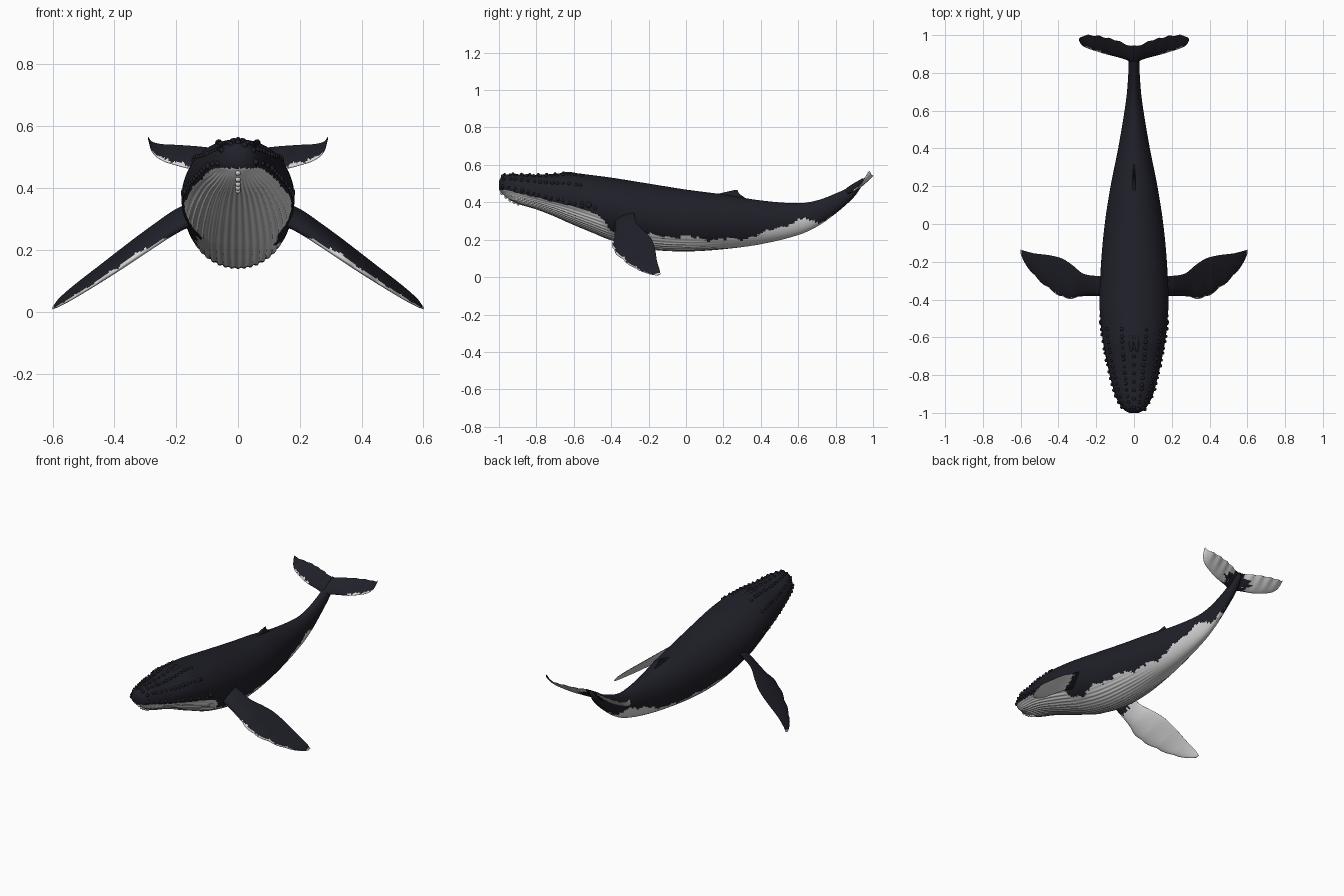
import bpy, bmesh, math, random
from mathutils import Vector

random.seed(4)
if "Cube" in bpy.data.objects:
    bpy.data.objects.remove(bpy.data.objects["Cube"])


def material(name, rgb):
    m = bpy.data.materials.new(name)
    m.use_nodes = True
    m.diffuse_color = (*rgb, 1)
    m.node_tree.nodes["Principled BSDF"].inputs["Base Color"].default_value = (*rgb, 1)
    return m


MATS = [material("dark_skin", (0.014, 0.014, 0.022)), material("pale_skin", (0.68, 0.68, 0.68))]


def sample(table, t):
    """Smooth interpolation of table rows, keyed by the first column."""
    n = len(table)
    i = 0
    while i < n - 2 and t > table[i + 1][0]:
        i += 1

    def slope(k, c):
        a, b = table[max(k - 1, 0)], table[min(k + 1, n - 1)]
        return (b[c] - a[c]) / (b[0] - a[0])
    p, q = table[i], table[i + 1]
    d = q[0] - p[0]
    s = min(max((t - p[0]) / d, 0), 1)
    return [p[c] * (1 + 2 * s) * (1 - s) ** 2 + q[c] * s * s * (3 - 2 * s)
            + d * s * (1 - s) * (slope(i, c) * (1 - s) - slope(i + 1, c) * s)
            for c in range(1, len(p))]


def ragged(a, b):
    """Uneven edge for the skin markings, about -1 to 1."""
    return (math.sin(a * 31 + b * 9) + math.sin(a * 73 + 2) * 0.7
            + math.sin(a * 157 + b * 40) * 0.5 + random.uniform(-0.5, 0.5)) / 2.4


def finish(name, bm):
    bmesh.ops.recalc_face_normals(bm, faces=bm.faces)
    mesh = bpy.data.meshes.new(name)
    bm.to_mesh(mesh)
    bm.free()
    for m in MATS:
        mesh.materials.append(m)
    obj = bpy.data.objects.new(name, mesh)
    bpy.context.collection.objects.link(obj)
    for p in mesh.polygons:
        p.use_smooth = True
    return obj


def loft(name, rings, colour):
    """Skin closed rings; colour(ring, segment, centre) gives the material slot."""
    bm = bmesh.new()
    loops = [[bm.verts.new(p) for p in ring] for ring in rings]
    n = len(rings[0])
    for i in range(len(loops) - 1):
        for j in range(n):
            k = (j + 1) % n
            f = bm.faces.new((loops[i][j], loops[i][k], loops[i + 1][k], loops[i + 1][j]))
            f.material_index = int(colour(i, j, f.calc_center_median()))
    for i, end in ((0, loops[0]), (len(loops) - 2, loops[-1])):
        f = bm.faces.new(end)
        f.material_index = int(colour(i, 0, f.calc_center_median()))
    return finish(name, bm)


# Body outline: y, top, bottom, half width
BODY = [(-1, .515, .475, .025), (-.985, .54, .45, .05), (-.95, .55, .42, .074),
        (-.9, .55, .395, .096), (-.8, .547, .365, .125), (-.7, .552, .326, .148),
        (-.62, .558, .29, .163), (-.5, .545, .24, .178), (-.4, .532, .2, .183),
        (-.2, .5, .152, .174), (0, .468, .14, .155), (.2, .442, .15, .124),
        (.4, .41, .176, .084), (.6, .395, .225, .05), (.7, .41, .27, .037),
        (.8, .447, .34, .03), (.9, .495, .43, .025), (.945, .525, .495, .012)]
# Height of the pale edge along the mouth, belly and tail: y, z
EDGE = [(-1, .465), (-.95, .462), (-.78, .42), (-.6, .375), (-.47, .33), (-.39, .24),
        (-.2, .225), (0, .212), (.28, .202), (.44, .245), (.63, .31), (.69, .29),
        (.76, .318), (.84, .36), (.9, .36), (.95, .36)]


def body_point(y, a):
    top, low, w = sample(BODY, y)
    mid, h = (top + low) / 2, (top - low) / 2
    z = mid + h * math.sin(a)
    edge = sample(EDGE, y)[0]
    grow = 0
    # Raised lip along the mouth and pleats along the throat
    if y < -.42:
        grow += .007 * min(1, (-.42 - y) * 8) * math.exp(-((z - edge - .008) / .014) ** 2)
    if z < edge and y < .3:
        fade = min(1, (edge - z) * 30) * min(1, (.3 - y) * 3, (y + 1) * 8)
        grow += .003 * fade * math.cos(a * 48)
    return Vector(((w + grow) * math.cos(a), y, mid + (h + grow) * math.sin(a)))


SEGS, STEPS = 192, 150
stations = [-1 + 1.945 * (i / STEPS) ** 1.25 for i in range(STEPS + 1)]


def belly(i, j, c):
    rough = .003 if c.y < -.45 else .016
    return c.z < sample(EDGE, c.y)[0] + rough * ragged(c.y, c.x)


loft("body", [[body_point(y, math.tau * j / SEGS) for j in range(SEGS)] for y in stations], belly)


def blade(name, sections, up, colour, segs=40):
    """Tapered foil through (leading point, trailing point, thickness) sections."""
    rings = []
    for lead, trail, thick in sections:
        ring = []
        for j in range(segs):
            a = math.tau * (j + .5) / segs
            c = (1 - math.cos(a)) / 2
            ring.append(lead.lerp(trail, c) + up * (thick * math.sin(a) * (1 - .65 * c)))
        rings.append(ring)
    return loft(name, rings, colour)


def chord(j, segs=40):
    return (1 - math.cos(math.tau * (j + 1) / segs)) / 2


# Flipper: x, leading y, trailing y, middle z, half tilt, half thickness
FLIPPER = [(.12, -.38, -.28, .335, .03, .034), (.2, -.38, -.275, .297, .034, .028),
           (.27, -.382, -.262, .25, .034, .023), (.33, -.388, -.215, .208, .032, .022),
           (.38, -.38, -.183, .172, .03, .02), (.45, -.335, -.165, .122, .026, .016),
           (.53, -.265, -.155, .066, .02, .012), (.58, -.2, -.142, .03, .012, .008),
           (.6, -.158, -.136, .012, .003, .003)]
# Fluke: x, leading y and z, trailing y and z, half thickness
FLUKE = [(0, .84, .44, .942, .522, .022), (.03, .865, .45, .945, .527, .019),
         (.08, .882, .455, .968, .53, .014), (.14, .897, .46, .985, .536, .011),
         (.2, .915, .474, .997, .54, .009), (.25, .932, .492, .999, .543, .007),
         (.28, .95, .52, .992, .552, .005), (.291, .972, .558, .98, .567, .002)]
SPAN = 80

for side, s in (("left", 1), ("right", -1)):
    sections = []
    for i in range(SPAN + 1):
        x = .12 + .48 * i / SPAN
        yl, yt, z, tilt, thick = sample(FLIPPER, x)
        # Knobbed leading edge
        if x > .3:
            yl -= .009 * abs(math.sin((x - .3) * 42)) * min(1, (.6 - x) * 12)
        sections.append((Vector((s * x, yl, z - tilt)), Vector((s * x, yt, z + tilt)), thick))

    def flipper_skin(i, j, c):
        u, v = i / SPAN, chord(j)
        under = j >= 20 and u > .22 + .04 * ragged(v, u)
        rim = j < 20 and u > .35 and v < .035 + .03 * ragged(u, v)
        return under or rim or u > .985

    blade(side + "_flipper", sections, Vector((s * .5, -.25, .83)).normalized(), flipper_skin)

    sections = []
    for i in range(SPAN + 1):
        x = .291 * i / SPAN
        yl, zl, yt, zt, thick = sample(FLUKE, x)
        yt += .003 * math.sin(x * 110) * min(1, x * 10)
        sections.append((Vector((s * x, yl, zl)), Vector((s * x, yt, zt)), thick))

    def fluke_skin(i, j, c):
        u, v = i / SPAN, chord(j)
        if j >= 20:
            return u > .28 + .14 * ragged(v * .4, u) or (u > .12 and v > .75)
        return .45 < u < .95 and v < .1 + .1 * ragged(u, v)

    blade(side + "_fluke", sections, Vector((0, -.63, .77)), fluke_skin)

# Dorsal fin: z, front y, back y, half thickness
FIN = [(.415, .1, .33, .02), (.435, .14, .3, .014), (.45, .19, .282, .009),
       (.46, .235, .278, .006), (.466, .262, .276, .002)]
fin_rings = []
for i in range(21):
    z = .415 + .051 * i / 20
    y0, y1, thick = sample(FIN, z)
    fin_rings.append((Vector((0, y0, z)), Vector((0, y1, z)), thick))
blade("dorsal_fin", fin_rings, Vector((1, 0, 0)), lambda i, j, c: 0)


def add_knobs(name, spots, slot):
    bm = bmesh.new()
    for point, radius in spots:
        made = bmesh.ops.create_icosphere(bm, subdivisions=2, radius=radius)
        bmesh.ops.translate(bm, verts=made["verts"], vec=point)
    for f in bm.faces:
        f.material_index = slot
    return finish(name, bm)


def angle_at(y, z):
    top, low, w = sample(BODY, y)
    return math.asin(max(-1, min(1, (2 * z - top - low) / (top - low))))


# Head knobs: rows along the crown, the brow and both lips
spots = [(body_point(-.97 + .045 * i, math.pi / 2), .009) for i in range(8)]
for i in range(14):
    y = -.975 + .032 * i
    lip = angle_at(y, sample(EDGE, y)[0] + .018)
    for a in (lip, lip * .55 + .7, 1.18):
        for b in (a, math.pi - a):
            spots.append((body_point(y + random.uniform(-.006, .006), b), random.uniform(.007, .011)))
# Eye mounds and shoulder bumps
for y, z, r in ((-.52, .385, .019), (-.555, .395, .014), (-.485, .37, .014)):
    a = angle_at(y, z)
    for b in (a, math.pi - a):
        p = body_point(y, b)
        spots.append((Vector((p.x * .95, p.y, p.z)), r))
add_knobs("head_knobs", spots, 0)

# Chin knobs down the middle of the lower jaw
add_knobs("chin_knobs", [(body_point(-.985 + .022 * i, -math.pi / 2), .009) for i in range(5)], 1)

# Paired blowhole ridge on top of the head
ridge = bmesh.new()
for s in (1, -1):
    made = bmesh.ops.create_uvsphere(ridge, u_segments=16, v_segments=10, radius=1)
    bmesh.ops.scale(ridge, verts=made["verts"], vec=(.014, .05, .012))
    bmesh.ops.translate(ridge, verts=made["verts"], vec=(s * .014, -.63, .55))
finish("blowhole_ridge", ridge)
